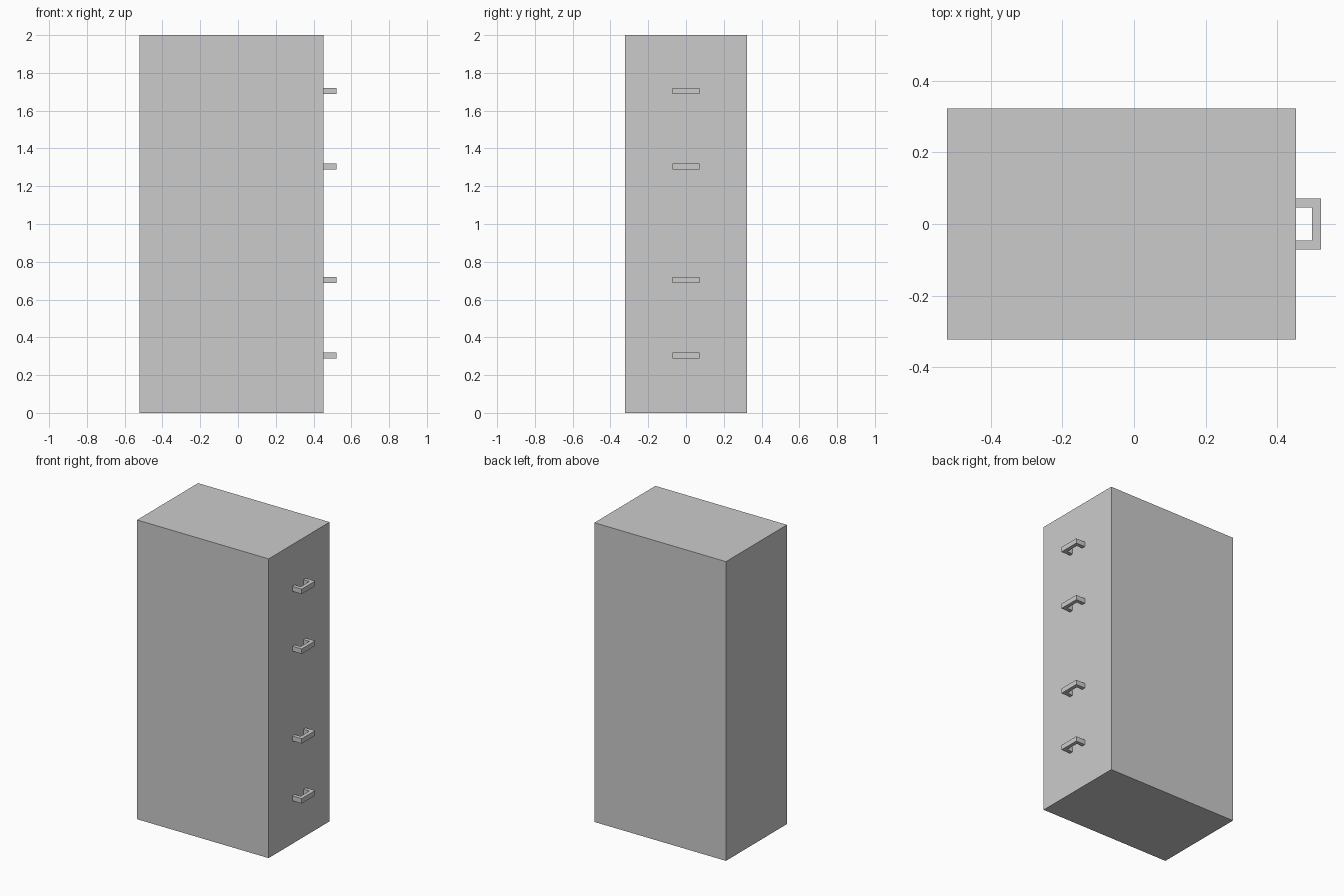
import bpy
import bmesh

if "Cube" in bpy.data.objects:
    bpy.data.objects.remove(bpy.data.objects["Cube"])


def prism(name, outline, z0, z1):
    """Extrude a flat outline from z0 up to z1."""
    bm = bmesh.new()
    face = bm.faces.new([bm.verts.new((x, y, z0)) for x, y in outline])
    top = bmesh.ops.extrude_face_region(bm, geom=[face])["geom"]
    bmesh.ops.translate(bm, vec=(0, 0, z1 - z0),
                        verts=[v for v in top if isinstance(v, bmesh.types.BMVert)])
    bmesh.ops.recalc_face_normals(bm, faces=bm.faces)
    mesh = bpy.data.meshes.new(name)
    bm.to_mesh(mesh)
    bm.free()
    obj = bpy.data.objects.new(name, mesh)
    bpy.context.collection.objects.link(obj)
    return obj


# Cabinet body
LEFT, RIGHT, HALF_DEPTH = -0.521, 0.452, 0.322
prism("cabinet_body", [(LEFT, -HALF_DEPTH), (RIGHT, -HALF_DEPTH),
                       (RIGHT, HALF_DEPTH), (LEFT, HALF_DEPTH)], 0, 2)

# U-shaped pull handles on the right side
OUT, HALF_W, BAR, HEIGHT = 0.521, 0.071, 0.025, 0.033
half_u = [(RIGHT, HALF_W - BAR), (RIGHT, HALF_W), (OUT, HALF_W)]
inner = [(OUT - BAR, HALF_W - BAR)]
mirror = lambda pts: [(x, -y) for x, y in reversed(pts)]
u_profile = inner + half_u + mirror(half_u) + mirror(inner)

for i, z in enumerate((0.304, 0.704, 1.304, 1.704), start=1):
    prism(f"handle_{i}", u_profile, z - HEIGHT / 2, z + HEIGHT / 2)
